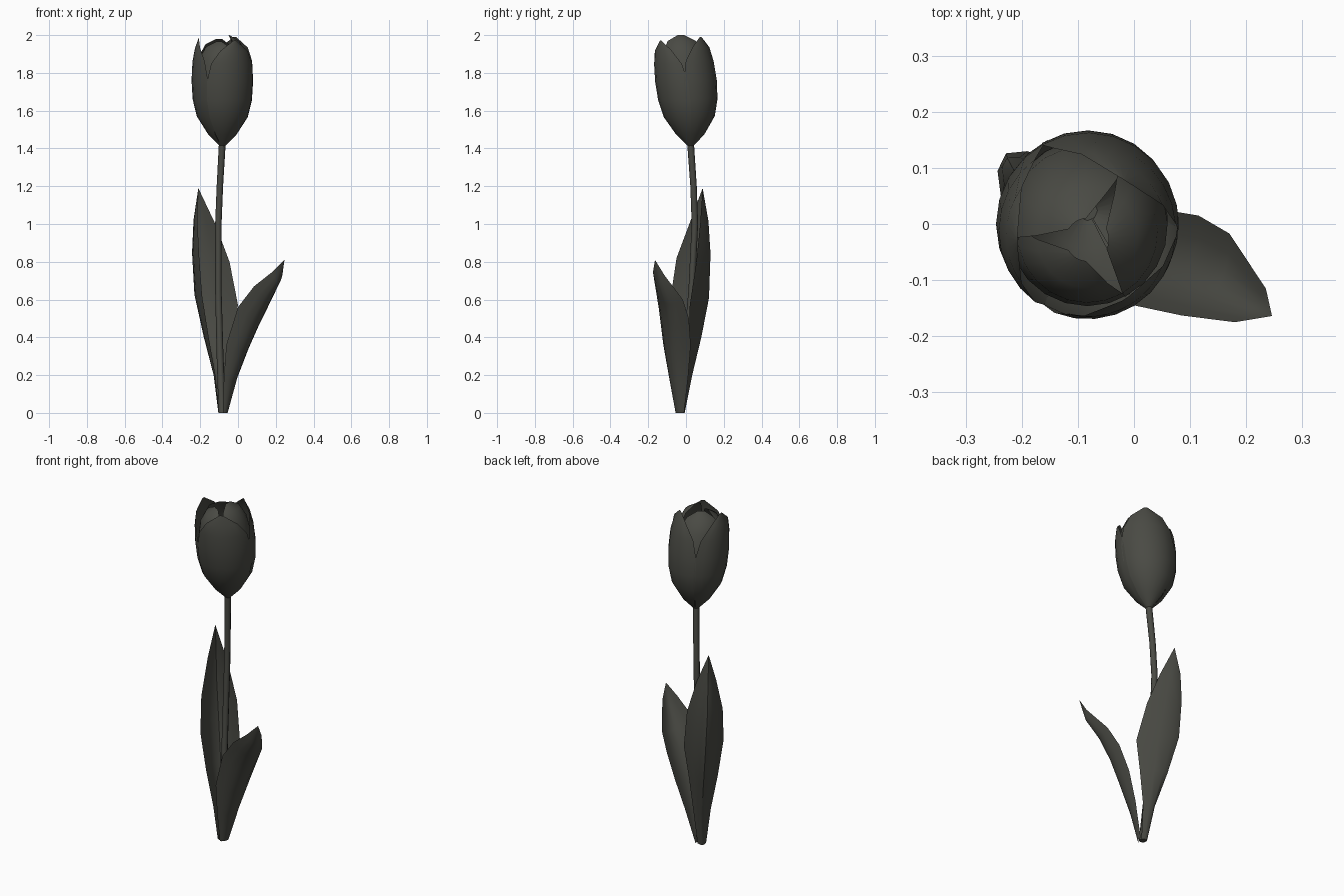
import bpy, bmesh, math
from mathutils import Vector

cube = bpy.data.objects.get("Cube")
if cube:
    bpy.data.objects.remove(cube, do_unlink=True)

# One dark olive grey for the whole flower
COLOUR = (0.068, 0.069, 0.058, 1.0)
mat = bpy.data.materials.new("dark_olive_grey")
mat.use_nodes = True
mat.diffuse_color = COLOUR
bsdf = mat.node_tree.nodes["Principled BSDF"]
bsdf.inputs["Base Color"].default_value = COLOUR
bsdf.inputs["Roughness"].default_value = 0.8


def loft(name, rows, closed=False):
    """Skin a list of equally long point rows into one smooth sheet or tube."""
    bm = bmesh.new()
    grid = [[bm.verts.new(p) for p in row] for row in rows]
    n = len(rows[0])
    for a, b in zip(grid, grid[1:]):
        for i in range(n if closed else n - 1):
            j = (i + 1) % n
            bm.faces.new((a[i], a[j], b[j], b[i]))
    if closed:
        bm.faces.new(grid[0][::-1])
        bm.faces.new(grid[-1])
    bmesh.ops.remove_doubles(bm, verts=bm.verts, dist=0.0005)
    mesh = bpy.data.meshes.new(name)
    bm.to_mesh(mesh)
    bm.free()
    mesh.materials.append(mat)
    obj = bpy.data.objects.new(name, mesh)
    bpy.context.collection.objects.link(obj)
    bpy.ops.object.select_all(action="DESELECT")
    obj.select_set(True)
    bpy.context.view_layer.objects.active = obj
    bpy.ops.object.shade_smooth_by_angle(angle=math.radians(50))
    return obj


def leaf(name, sections, tip, cols=7):
    """Each section is edge, midrib, edge; the cross curve is a parabola."""
    rows = []
    for a, m, b in sections:
        a, m, b = Vector(a), Vector(m), Vector(b)
        row = []
        for i in range(cols):
            t = i / (cols - 1)
            row.append(a * (1 - t) * (1 - 2 * t) + m * 4 * t * (1 - t) + b * t * (2 * t - 1))
        rows.append(row)
    rows.append([Vector(tip)] * cols)
    return loft(name, rows)


def petal(name, azimuth, profile, lift=0.0, cols=9):
    """Profile rows are radius, height, half width in degrees."""
    rows = []
    for r, z, half in profile:
        k = (z - 1.41) / 0.59
        cx, cy = -0.083, 0.025 - 0.055 * k ** 1.5     # head nods forward
        row = []
        for i in range(cols):
            s = 2 * i / (cols - 1) - 1
            ang = math.radians(azimuth + half * s)
            row.append(Vector((cx + r * math.cos(ang), cy + r * math.sin(ang), z + lift * k)))
        rows.append(row)
    return loft(name, rows)


# Stem: a gently bowed tube
path = [(-0.083, -0.028, 0.0, 0.02), (-0.095, 0.0, 0.3, 0.018), (-0.104, 0.03, 0.65, 0.017),
        (-0.104, 0.047, 1.0, 0.017), (-0.096, 0.04, 1.2, 0.017), (-0.083, 0.024, 1.43, 0.018)]
loft("stem", [[Vector((x + r * math.cos(i * math.pi / 4), y + r * math.sin(i * math.pi / 4), z))
               for i in range(8)] for x, y, z, r in path], closed=True)

# Tall leaf wrapping behind the stem
leaf("tall_leaf", [
    ((-0.10, -0.045, 0.0), (-0.100, -0.010, 0.0), (-0.065, -0.015, 0.0)),
    ((-0.12, -0.060, 0.2), (-0.122, 0.027, 0.2), (-0.055, 0.010, 0.2)),
    ((-0.155, -0.075, 0.4), (-0.168, 0.078, 0.4), (-0.028, 0.015, 0.4)),
    ((-0.190, -0.080, 0.62), (-0.212, 0.122, 0.62), (0.0, 0.020, 0.57)),
    ((-0.205, -0.050, 0.82), (-0.228, 0.126, 0.85), (-0.045, 0.055, 0.80)),
    ((-0.215, 0.025, 1.02), (-0.226, 0.118, 1.02), (-0.120, 0.075, 1.0)),
], (-0.21, 0.088, 1.19))

# Short leaf leaning outward
leaf("short_leaf", [
    ((-0.080, -0.055, 0.0), (-0.060, -0.040, 0.0), (-0.055, -0.010, 0.0)),
    ((-0.075, -0.088, 0.18), (-0.022, -0.060, 0.17), (0.0, 0.012, 0.2)),
    ((-0.062, -0.120, 0.36), (0.035, -0.080, 0.33), (0.055, 0.025, 0.36)),
    ((0.0, -0.145, 0.56), (0.090, -0.090, 0.46), (0.115, 0.015, 0.5)),
    ((0.085, -0.163, 0.67), (0.150, -0.110, 0.58), (0.170, -0.017, 0.6)),
    ((0.180, -0.175, 0.745), (0.212, -0.150, 0.69), (0.235, -0.115, 0.73)),
], (0.246, -0.164, 0.81))

# Three outer petals
outer = [(0.012, 1.41, 60), (0.075, 1.475, 60), (0.135, 1.57, 62), (0.157, 1.66, 63),
         (0.163, 1.76, 62), (0.158, 1.86, 54), (0.145, 1.93, 36), (0.125, 1.985, 4)]
for name, az, lift in (("outer_petal_side", 180, 0.0), ("outer_petal_front", -58, -0.015),
                       ("outer_petal_back", 58, 0.005)):
    petal(name, az, outer, lift)

# Three inner petals closing over the middle
inner = [(0.010, 1.42, 60), (0.068, 1.485, 60), (0.120, 1.57, 62), (0.143, 1.68, 64),
         (0.143, 1.79, 64), (0.125, 1.89, 62), (0.090, 1.955, 56), (0.038, 1.985, 28)]
for name, az, lift in (("inner_petal_side", 2, 0.015), ("inner_petal_back", 122, -0.005),
                       ("inner_petal_front", 238, -0.02)):
    petal(name, az, inner, lift)
